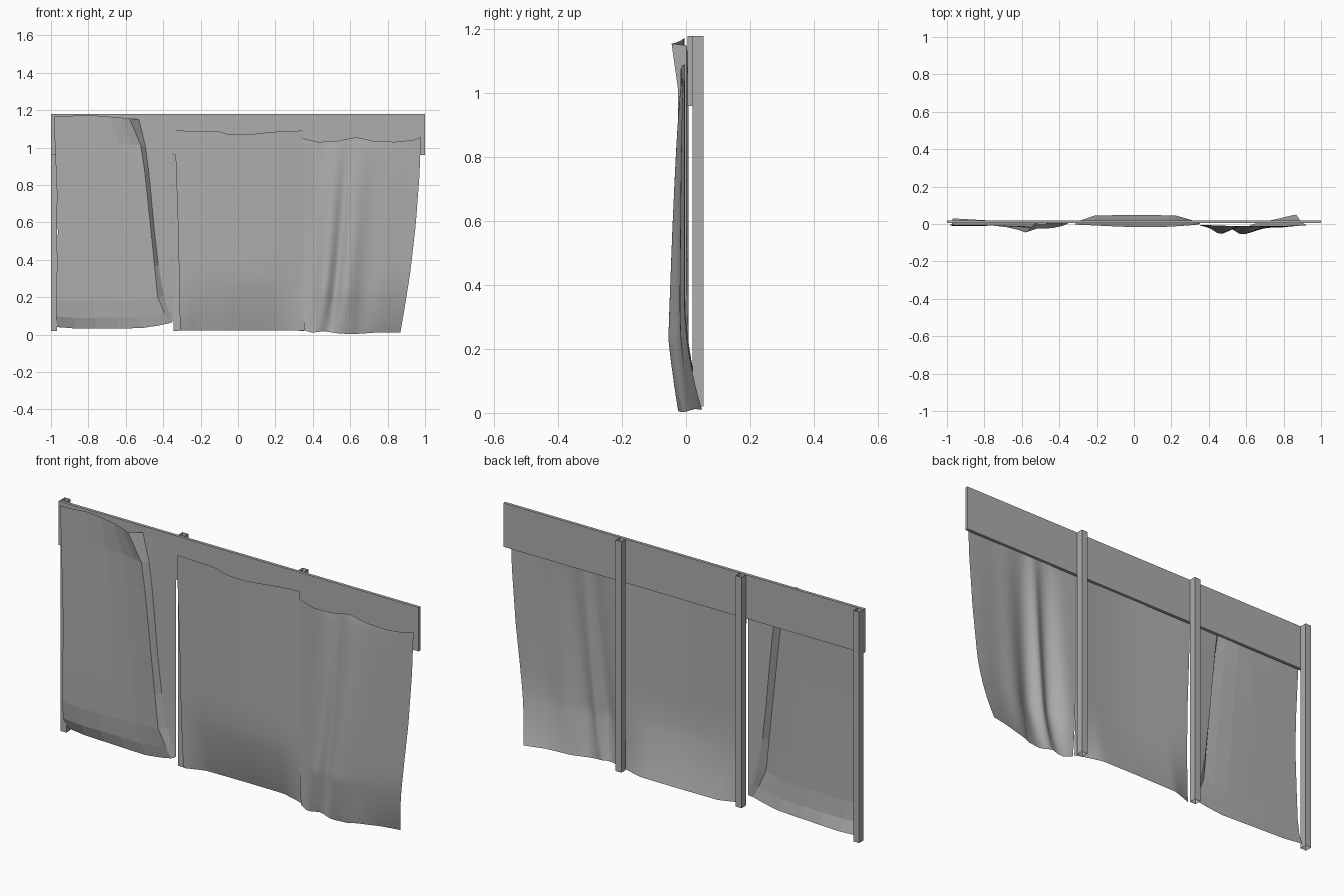
import bpy, bmesh, math

cube = bpy.data.objects.get("Cube")
if cube:
    bpy.data.objects.remove(cube)

grey = bpy.data.materials.new("plain grey")
grey.use_nodes = True
colour = (0.42, 0.42, 0.42, 1)
grey.diffuse_color = colour
grey.node_tree.nodes["Principled BSDF"].inputs["Base Color"].default_value = colour


def finish(name, bm, smooth=False):
    mesh = bpy.data.meshes.new(name)
    bm.to_mesh(mesh)
    bm.free()
    mesh.materials.append(grey)
    for p in mesh.polygons:
        p.use_smooth = smooth
    obj = bpy.data.objects.new(name, mesh)
    bpy.context.collection.objects.link(obj)
    return obj


def box(name, x0, x1, y0, y1, z0, z1, open_ends=False):
    bm = bmesh.new()
    bmesh.ops.create_cube(bm, size=1)
    for v in bm.verts:
        v.co = ((x0 + x1) / 2 + v.co.x * (x1 - x0),
                (y0 + y1) / 2 + v.co.y * (y1 - y0),
                (z0 + z1) / 2 + v.co.z * (z1 - z0))
    if open_ends:
        ends = [f for f in bm.faces if abs(f.normal.z) > 0.9]
        bmesh.ops.delete(bm, geom=ends, context='FACES_ONLY')
    return finish(name, bm)


def sheet(name, us, vs, place, smooth):
    """Open cloth grid; v runs from the hem (0) to the top (1)."""
    bm = bmesh.new()
    rows = [[bm.verts.new(place(u, v)) for u in us] for v in vs]
    for a, b in zip(rows, rows[1:]):
        for i in range(len(us) - 1):
            bm.faces.new((a[i], a[i + 1], b[i + 1], b[i]))
    return finish(name, bm, smooth)


def interp(points, t):
    """Piecewise linear lookup in (position, value) pairs."""
    if t <= points[0][0]:
        return points[0][1]
    for (a, p), (b, q) in zip(points, points[1:]):
        if t <= b:
            return p + (q - p) * (t - a) / (b - a)
    return points[-1][1]


def steps(n):
    return [i / n for i in range(n + 1)]


def bump(d, width):
    return math.exp(-(d / width) ** 2)


# Header board and the three hollow posts behind it
box("header_board", -1, 1, 0.005, 0.02, 0.96, 1.18)
for side, x in (("right", -0.984), ("middle", -0.33), ("left", 0.337)):
    box(side + "_post", x - 0.016, x + 0.016, 0.02, 0.054, 0.02, 1.18, True)


# Faceted cloth with one sharp pleat
outer = [(0, -0.97), (0.06, -0.975), (0.5, -0.962), (1, -0.985)]
ridge = [(0, -0.37), (0.13, -0.43), (0.45, -0.465), (0.75, -0.50), (0.87, -0.52), (1, -0.58)]
tuck = [(0, -0.355), (0.19, -0.415), (0.45, -0.447), (0.68, -0.47), (0.85, -0.49), (1, -0.53)]
ridge_y = [(0, -0.005), (0.1, -0.02), (0.5, -0.025), (0.88, -0.025), (1, -0.045)]
top_right = [(0, 1.165), (0.15, 1.165), (0.3, 1.175), (0.6, 1.17), (1, 1.155), (1.5, 1.16), (2, 1.15), (3, 1.1)]
hem_right = [(0, 0.04), (0.15, 0.032), (0.8, 0.034), (1, 0.06), (3, 0.07)]


def pleated(u, v):
    # u: 0..1 main panel, 1..2 pleat side, 2..3 strip beside the middle post
    left, fold, back = interp(outer, v), interp(ridge, v), interp(tuck, v)
    hem = 0.034 * max(0, 1 - v / 0.07)
    if u <= 1:
        x = left + (fold - left) * u
        flat = -0.004 - 0.008 * math.sin(math.pi * min(1, v)) * (1 - u)
        y = flat + (interp(ridge_y, v) - flat) * u ** 4 + hem * (1 - u)
    elif u <= 2:
        x = fold + (back - fold) * (u - 1)
        y = interp(ridge_y, v) * (2 - u) + 0.002 * (u - 1)
    else:
        x = back + (-0.349 - back) * (u - 2)
        y = 0.002 + 0.006 * (u - 2)
    low, high = interp(hem_right, u), interp(top_right, u)
    return x, y, low + (high - low) * v


sheet("right_cloth", [0, 0.17, 0.36, 0.55, 0.75, 0.9, 1, 2, 2.5, 3],
      [0, 0.05, 0.13, 0.28, 0.45, 0.6, 0.75, 0.87, 1], pleated, False)

# Smooth middle cloth, curling back between the posts at the hem
middle_top = [(0, 1.09), (0.33, 1.088), (0.42, 1.07), (0.58, 1.07), (0.72, 1.08), (0.85, 1.088), (1, 1.09)]
middle_back = [(0, 0.008), (0.15, 0.044), (0.5, 0.046), (0.8, 0.044), (0.95, 0.015), (1, 0)]
middle_edge = [(0, -0.31), (0.5, -0.32), (0.85, -0.333), (1, -0.335)]


def middle(u, v):
    left = interp(middle_edge, v)
    right = 0.345 + 0.01 * max(0, 1 - v / 0.2)
    z = 0.022 + (interp(middle_top, u) - 0.022) * v
    curl = max(0, 1 - v / 0.4) ** 2
    y = -0.003 - 0.014 * math.sin(math.pi * u ** 1.3) * min(1, v * 4)
    return left + (right - left) * u, y + (interp(middle_back, u) + 0.005) * curl, z


sheet("middle_cloth", steps(32), steps(36), middle, True)

# Smooth draped cloth with curved folds gathered toward its inner hem
drape_top = [(0, 1.05), (0.13, 1.03), (0.28, 1.033), (0.45, 1.055), (0.6, 1.035), (0.78, 1.03), (0.93, 1.04), (1, 1.055)]
drape_edge = [(0, 0.868), (0.15, 0.895), (0.3, 0.92), (0.55, 0.95), (0.8, 0.97), (1, 0.978)]
drape_hem = [(0, 0.022), (0.08, 0.01), (0.2, 0.018), (0.35, 0.006), (0.5, 0.002), (0.8, 0.012), (1, 0.01)]


def drape(u, v):
    left = 0.345 + 0.01 * max(0, 1 - v / 0.2)
    x = left + (interp(drape_edge, v) - left) * u
    low = interp(drape_hem, u)
    z = low + (interp(drape_top, u) - low) * v
    strength = min(1, 0.35 + v * 3) * (1 - v) ** 0.7
    sweep = v ** 0.6
    y = -0.004 - 0.052 * bump(x - 0.42 - 0.10 * sweep, 0.055) * strength
    y -= 0.058 * bump(x - 0.53 - 0.12 * sweep, 0.075) * strength
    y -= 0.018 * bump(x - 0.72 - 0.08 * sweep, 0.10) * strength
    y += 0.025 * bump(x - 0.475 - 0.11 * sweep, 0.03) * strength
    y -= 0.008 * math.sin(math.pi * u) * v
    back = max(0, (u - 0.5) / 0.5) ** 0.8 * max(0, 1 - v / 0.35) ** 2
    return x, max(y + 0.055 * back, -0.055), z


sheet("left_cloth", steps(56), steps(48), drape, True)
